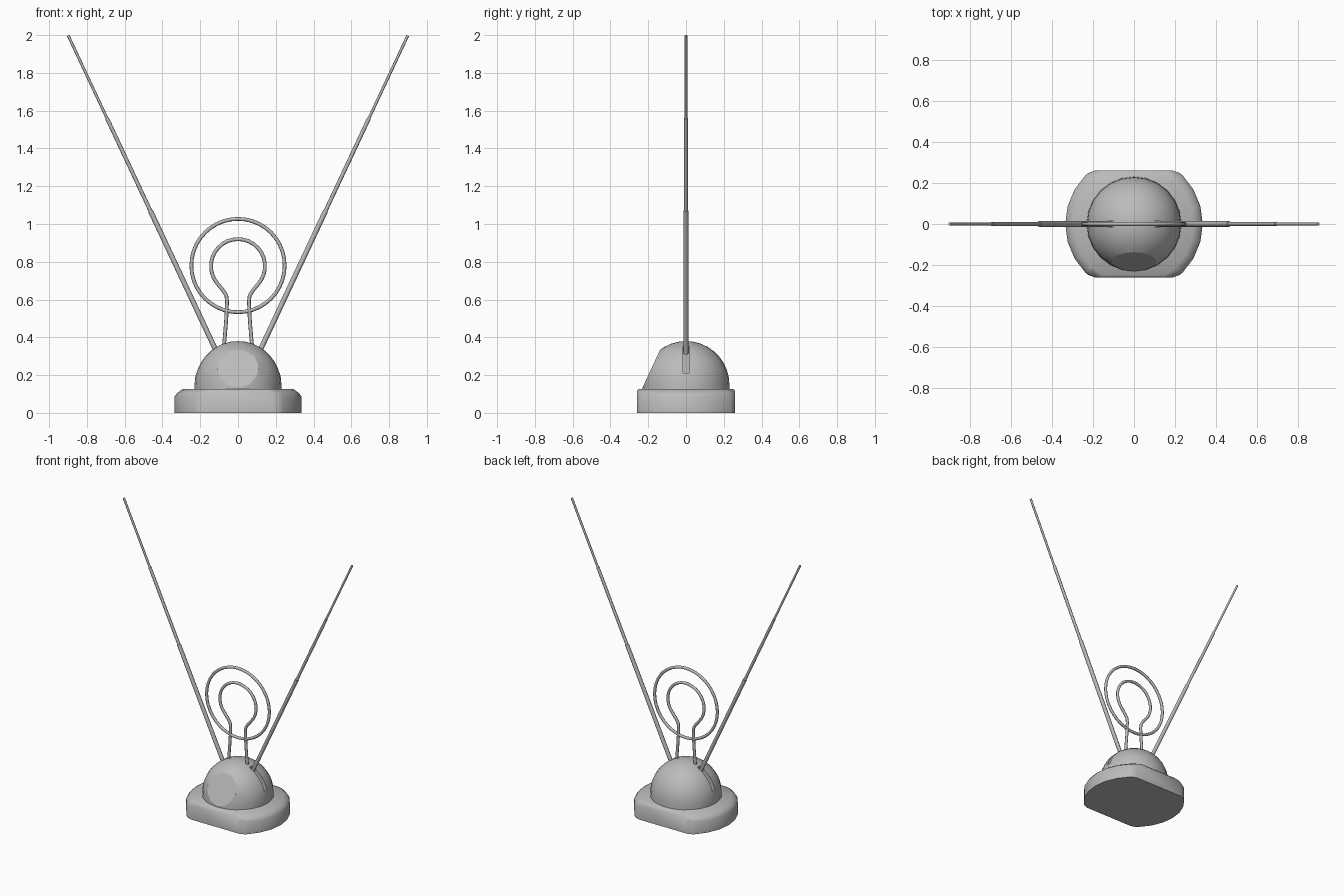
import bpy, bmesh, math
from mathutils import Vector

if "Cube" in bpy.data.objects:
    bpy.data.objects.remove(bpy.data.objects["Cube"])

grey = bpy.data.materials.new("grey")
grey.diffuse_color = (0.5, 0.5, 0.5, 1)
grey.use_nodes = True
grey.node_tree.nodes["Principled BSDF"].inputs["Base Color"].default_value = grey.diffuse_color


def shade(ob, angle):
    bpy.ops.object.select_all(action='DESELECT')
    ob.select_set(True)
    bpy.context.view_layer.objects.active = ob
    bpy.ops.object.shade_smooth_by_angle(angle=math.radians(angle))


def finish(name, bm, angle=35):
    bmesh.ops.recalc_face_normals(bm, faces=bm.faces)
    me = bpy.data.meshes.new(name)
    bm.to_mesh(me)
    bm.free()
    me.materials.append(grey)
    ob = bpy.data.objects.new(name, me)
    bpy.context.collection.objects.link(ob)
    shade(ob, angle)
    return ob


def revolve(profile, segs):
    """Solid of revolution about z; profile is (radius, z) from bottom to top."""
    bm = bmesh.new()
    rings = [[bm.verts.new((r * math.cos(2 * math.pi * i / segs),
                            r * math.sin(2 * math.pi * i / segs), z))
              for i in range(segs)] for r, z in profile]
    for a, b in zip(rings, rings[1:]):
        for i in range(segs):
            j = (i + 1) % segs
            bm.faces.new((a[i], a[j], b[j], b[i]))
    bm.faces.new(rings[0][::-1])
    bm.faces.new(rings[-1])
    bmesh.ops.remove_doubles(bm, verts=bm.verts, dist=1e-5)
    return bm


def slice_off(bm, co, normal):
    """Cut away everything on the normal side and cap the cut."""
    cut = bmesh.ops.bisect_plane(bm, geom=bm.verts[:] + bm.edges[:] + bm.faces[:],
                                 plane_co=co, plane_no=normal, clear_outer=True)
    edges = [e for e in cut['geom_cut'] if isinstance(e, bmesh.types.BMEdge)]
    bmesh.ops.holes_fill(bm, edges=edges, sides=0)


def tube(name, points, radius, cyclic=False):
    """Round wire along a path in the xz plane."""
    segs = 8
    pts = [Vector((x, 0, z)) for x, z in points]
    n = len(pts)
    bm = bmesh.new()
    rings = []
    for k, p in enumerate(pts):
        a = pts[k - 1] if k or cyclic else p
        b = pts[(k + 1) % n] if k < n - 1 or cyclic else p
        t = (b - a).normalized()
        side = Vector((t.z, 0, -t.x))
        rings.append([bm.verts.new(p + radius * (side * math.cos(q) + Vector((0, math.sin(q), 0))))
                      for q in (2 * math.pi * i / segs for i in range(segs))])
    for k in range(n if cyclic else n - 1):
        a, b = rings[k], rings[(k + 1) % n]
        for i in range(segs):
            j = (i + 1) % segs
            bm.faces.new((a[i], a[j], b[j], b[i]))
    if not cyclic:
        bm.faces.new(rings[0][::-1])
        bm.faces.new(rings[-1])
    return finish(name, bm, 50)


# Base: round plinth with soft shoulder, flattened front and back, eased corners
bm = revolve([(0.335, 0), (0.335, 0.088), (0.322, 0.106), (0.292, 0.127)], 24)
for s in (-1, 1):
    slice_off(bm, (0, s * 0.26, 0), (0, s, 0))
    slice_off(bm, (0, s * 0.26, 0.117), (0, s, 1))
    for t in (-1, 1):
        slice_off(bm, (t * 0.19, s * 0.26, 0), (t * 0.342, s * 0.94, 0))
finish("base", bm, 60)

# Dome with a slanted flat face at the front
arc = [(0.23 * math.cos(math.radians(a)), 0.15 + 0.23 * math.sin(math.radians(a)))
       for a in range(0, 90, 10)]
bm = revolve([(0.231, 0.11)] + arc + [(0.0, 0.38)], 24)
slice_off(bm, (0, -0.232, 0.13), (0, -0.215, 0.1))
dome = finish("dome", bm)

# Slots in the dome for the two rods
for s, side in ((-1, "left"), (1, "right")):
    bm = bmesh.new()
    bmesh.ops.create_cube(bm, size=1)
    for v in bm.verts:
        v.co = Vector((s * 0.2 + v.co.x * 0.2, v.co.y * 0.03, 0.36 + v.co.z * 0.3))
    cutter = finish(side + "_slot_cutter", bm)
    cutter.hide_render = True
    mod = dome.modifiers.new(side + "_slot", 'BOOLEAN')
    mod.operation = 'DIFFERENCE'
    mod.solver = 'EXACT'
    mod.object = cutter
    bpy.context.view_layer.objects.active = dome
    bpy.ops.object.modifier_apply(modifier=mod.name)
    bpy.data.objects.remove(cutter)
shade(dome, 20)

# Telescopic rods, three stages each
stages = [("lower", 0.315, 1.07, 0.0135), ("middle", 1.05, 1.56, 0.0105), ("upper", 1.54, 1.997, 0.0075)]
for s, side in ((-1, "left"), (1, "right")):
    for label, z0, z1, r in stages:
        tube(f"{side}_rod_{label}",
             [(s * (0.9 - (2.0 - z) * 0.469), z) for z in (z0, z1)], r)

# Outer ring
tube("outer_ring", [(0.247 * math.cos(2 * math.pi * i / 40), 0.78 + 0.247 * math.sin(2 * math.pi * i / 40))
                    for i in range(40)], 0.01, True)

# Keyhole-shaped inner loop with two legs
leg = [(0.08, 0.3), (0.07, 0.4), (0.062, 0.5), (0.058, 0.59), (0.062, 0.622), (0.08, 0.65)]
loop = [(0.143 * math.cos(math.radians(a)), 0.777 + 0.143 * math.sin(math.radians(a)))
        for a in range(-42, 223, 12)]
tube("inner_loop", leg + loop + [(-x, z) for x, z in reversed(leg)], 0.01)
